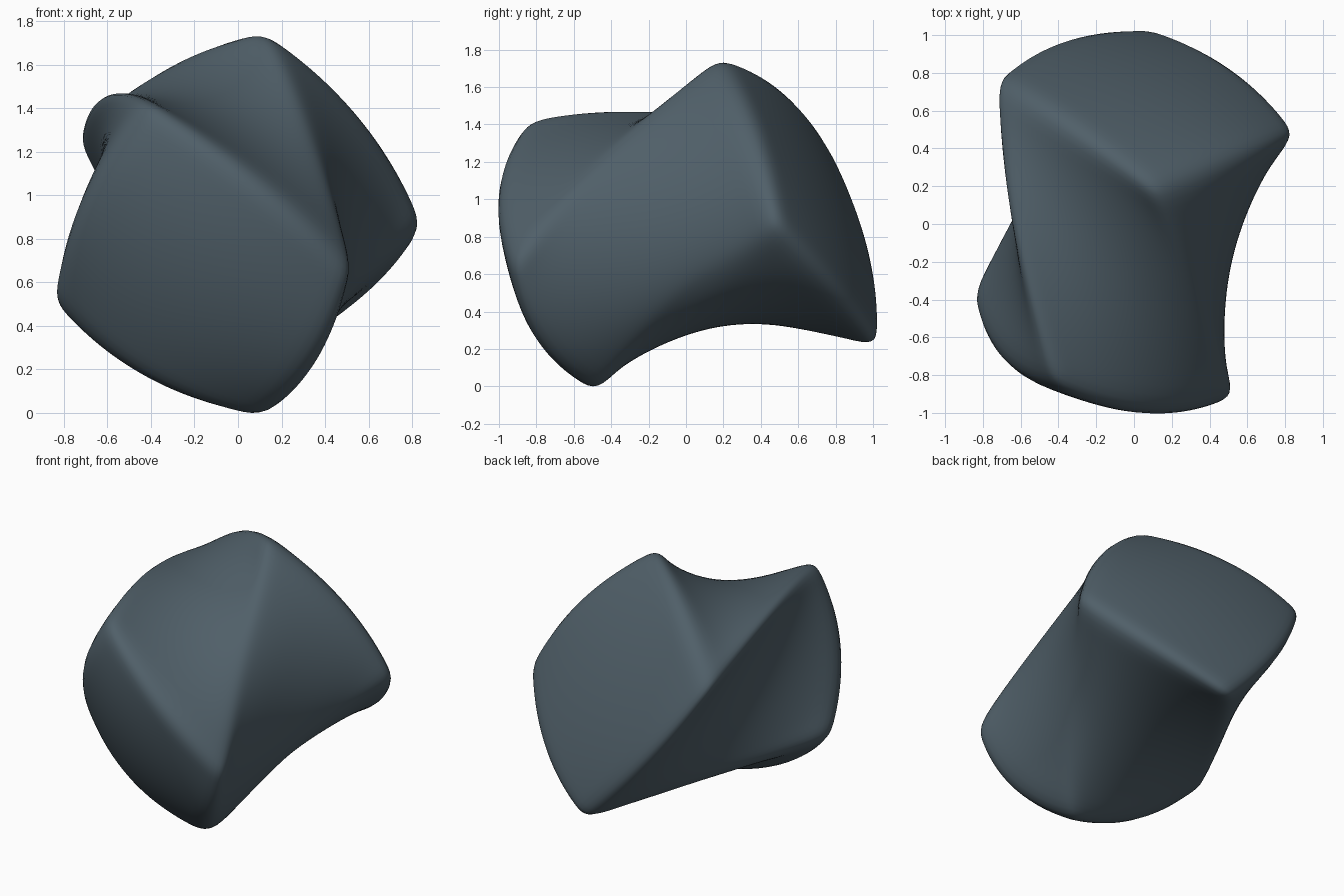
import bpy, bmesh, math
from mathutils import Vector, Quaternion

old = bpy.data.objects.get("Cube")
if old:
    bpy.data.objects.remove(old, do_unlink=True)

# Corners of the two ends, keyed by their place (u, v) in the square section
FRONT = {(1, 1): (0.50, -0.88, 0.65), (-1, 1): (-0.39, -0.82, 1.39),
         (-1, -1): (-0.82, -0.37, 0.53), (1, -1): (0.09, -0.46, 0.01)}
BACK = {(1, 1): (0.10, 0.18, 1.72), (-1, 1): (-0.69, 0.75, 1.21),
        (-1, -1): (0.09, 0.99, 0.24), (1, -1): (0.82, 0.47, 0.88)}
TWIST = math.radians(70)
HALF = 0.55
FRONT_DOME, BACK_DOME = 0.11, 0.07
LIFT = Vector((0, 0, 0.05))


def middle(corners):
    return sum((Vector(p) for p in corners.values()), Vector()) / 4


front_mid, back_mid = middle(FRONT), middle(BACK)
axis = (back_mid - front_mid).normalized()
spoke = Vector(FRONT[(1, 1)]) - front_mid
spoke = (spoke - axis * spoke.dot(axis)).normalized()
side_u = Quaternion(-axis, -math.pi / 4) @ spoke * HALF
side_v = Quaternion(-axis, math.pi / 4) @ spoke * HALF


def twisted(u, v, w):
    """Twisted bar: square domed ends with bowed rims, rounder waist."""
    bow = 0.02 + 0.14 * w * w
    pinch = 0.13 + 0.055 * u - 0.03 * v
    waist = 1 - pinch * (1 - w * w) * u * u * v * v
    flat = side_u * u * (1 + bow * (1 - v * v)) + side_v * v * (1 + bow * (1 - u * u))
    turn = Quaternion(-axis, TWIST * (w + 1) / 2)
    height = BACK_DOME if w > 0 else FRONT_DOME
    dome = axis * w ** 3 * height * (2 - u * u - v * v)
    centre = front_mid.lerp(back_mid, (w + 1) / 2) + LIFT * (1 - w * w)
    return centre + turn @ flat * waist + dome


def outset(corner, mid, end):
    """Push a corner out a little to allow for the rounding of the rim."""
    return mid + (Vector(corner) - mid) * 1.08 + axis * end * 0.02


def place(u, v, w):
    """Twisted point, shifted so the eight corners land where they should."""
    point = twisted(u, v, w)
    for end, corners, mid in ((-1, FRONT, front_mid), (1, BACK, back_mid)):
        for (cu, cv), corner in corners.items():
            weight = (1 + cu * u) * (1 + cv * v) * (1 + end * w) / 8
            point += (outset(corner, mid, end) - twisted(cu, cv, end)) * weight
    return point


# Twisted block
bm = bmesh.new()
bmesh.ops.create_cube(bm, size=2)
bmesh.ops.subdivide_edges(bm, edges=bm.edges[:], cuts=7, use_grid_fill=True)
for vert in bm.verts:
    vert.co = place(*vert.co)
bmesh.ops.recalc_face_normals(bm, faces=bm.faces[:])
for face in bm.faces:
    face.smooth = True
mesh = bpy.data.meshes.new("twisted_block")
bm.to_mesh(mesh)
bm.free()
block = bpy.data.objects.new("twisted_block", mesh)
bpy.context.collection.objects.link(block)

# Soft rims
rounding = block.modifiers.new("rounding", 'SUBSURF')
rounding.levels = rounding.render_levels = 2

# Slate colour
slate = bpy.data.materials.new("slate_blue_grey")
slate.use_nodes = True
colour = (0.08, 0.115, 0.14, 1)
slate.diffuse_color = colour
slate.node_tree.nodes["Principled BSDF"].inputs["Base Color"].default_value = colour
mesh.materials.append(slate)
